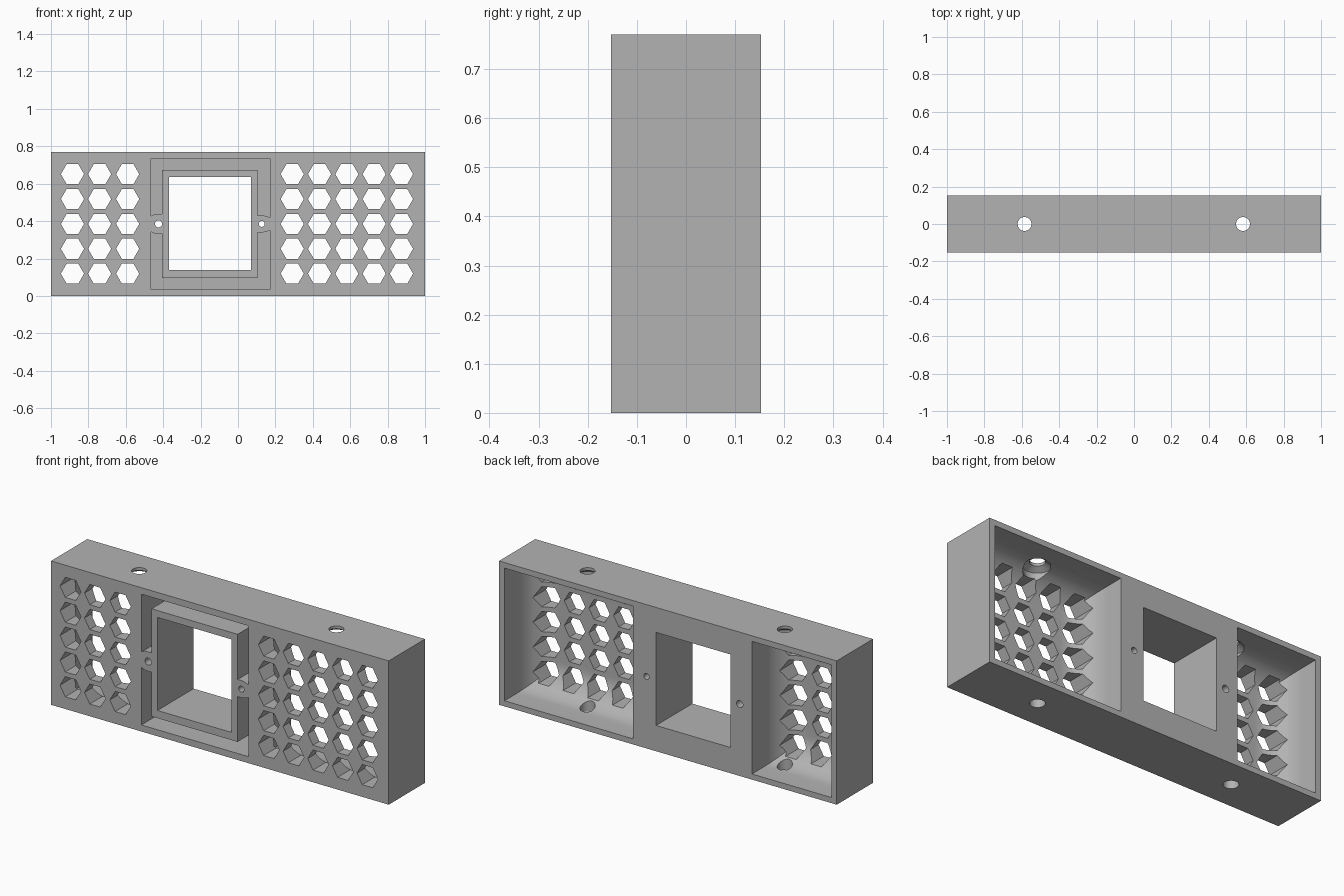
import bpy, bmesh, math

if "Cube" in bpy.data.objects:
    bpy.data.objects.remove(bpy.data.objects["Cube"])

grey = bpy.data.materials.new("plain grey")
grey.diffuse_color = (0.45, 0.45, 0.45, 1)
grey.use_nodes = True
grey.node_tree.nodes["Principled BSDF"].inputs["Base Color"].default_value = grey.diffuse_color
X, Y, H = 1.0, 0.153, 0.77
MID = H / 2


def loft(name, rings):
    """Closed solid through matching rings of 3D points."""
    bm = bmesh.new()
    vs = [[bm.verts.new(p) for p in ring] for ring in rings]
    n = len(vs[0])
    for a, b in zip(vs, vs[1:]):
        for i in range(n):
            j = (i + 1) % n
            bm.faces.new((a[i], a[j], b[j], b[i]))
    bm.faces.new(vs[0])
    bm.faces.new(vs[-1])
    bmesh.ops.recalc_face_normals(bm, faces=bm.faces)
    me = bpy.data.meshes.new(name)
    bm.to_mesh(me)
    bm.free()
    ob = bpy.data.objects.new(name, me)
    bpy.context.collection.objects.link(ob)
    me.materials.append(grey)
    return ob


def extrude(name, pts, y0, y1):
    return loft(name, [[(x, y, z) for x, z in pts] for y in (y0, y1)])


def rect(x0, x1, z0, z1):
    return [(x0, z0), (x1, z0), (x1, z1), (x0, z1)]


def circle(x, z, r, n, a0=0.0):
    return [(x + r * math.cos(a0 + math.tau * i / n),
             z + r * math.sin(a0 + math.tau * i / n)) for i in range(n)]


# solid outer block
body = extrude("vent_panel", rect(-X, X, 0, H), -Y, Y)


def cut(cutter):
    cutter.hide_render = True
    m = body.modifiers.new("cut", 'BOOLEAN')
    m.operation, m.solver, m.object = 'DIFFERENCE', 'EXACT', cutter
    bpy.context.view_layer.update()
    dg = bpy.context.evaluated_depsgraph_get()
    me = bpy.data.meshes.new_from_object(body.evaluated_get(dg))
    body.modifiers.clear()
    body.data = me
    bpy.data.objects.remove(cutter)


def join(obs):
    bm = bmesh.new()
    for o in obs:
        bm.from_mesh(o.data)
    bm.to_mesh(obs[0].data)
    bm.free()
    for o in obs[1:]:
        bpy.data.objects.remove(o)
    return obs[0]


# rear pockets, filleted where walls meet the front plate
R, FLOOR = 0.15, -0.098
for x0, x1 in ((-0.968, -0.498), (0.208, 0.968)):
    rings = []
    for k in range(13):
        t = k / 12 * math.pi / 2
        i, y = R * (1 - math.sin(t)), FLOOR + R * (1 - math.cos(t))
        rings.append([(x, y, z) for x, z in rect(x0 + i, x1 - i, 0.03 + i, H - 0.03 - i)])
    rings.append([(x, Y + 0.1, z) for x, z in rect(x0, x1, 0.03, H - 0.03)])
    cut(loft("pocket_cutter", rings))

# hexagonal vent holes
cols = [-0.885, -0.74, -0.59] + [0.29 + 0.146 * i for i in range(5)]
cut(join([extrude("hex_cutter", circle(x, MID + 0.133 * r, 0.062, 6), -0.25, 0.06)
          for x in cols for r in range(-2, 3)]))

# central window
cut(extrude("window_cutter", rect(-0.37, 0.07, 0.138, 0.636), -0.3, 0.3))

# deep groove around the window, interrupted by a screw tab on each side
grooves = []
for s in (1, -1):
    pts = [(-0.465, 0.042), (-0.45, 0.05), (-0.43, 0.052), (-0.405, 0.052),
           (-0.405, 0.288), (0.105, 0.288), (0.105, 0.046), (0.13, 0.046),
           (0.15, 0.042), (0.17, 0.034), (0.17, 0.35), (-0.465, 0.35)]
    grooves.append(extrude("groove_cutter", [(x, MID + s * z) for x, z in pts], -0.3, 0.12))
cut(join(grooves))

# screw holes through the tabs
cut(join([extrude("screw_cutter", circle(x, MID, r, 24), -0.3, 0.3)
          for x, r in ((-0.425, 0.019), (0.127, 0.016))]))

# vertical mounting holes, flared under the top wall
holes = []
for x in (-0.585, 0.583):
    prof = [(0.037, -0.1), (0.037, 0.4), (0.068, 0.4), (0.068, 0.735), (0.037, 0.755), (0.037, 0.9)]
    holes.append(loft("mount_cutter", [[(px, py, z) for px, py in circle(x, 0, r, 32)]
                                       for r, z in prof]))
cut(join(holes))

# smooth fillets and holes, keep hard edges
bpy.ops.object.select_all(action='DESELECT')
body.select_set(True)
bpy.context.view_layer.objects.active = body
bpy.ops.object.shade_smooth_by_angle(angle=math.radians(25))
